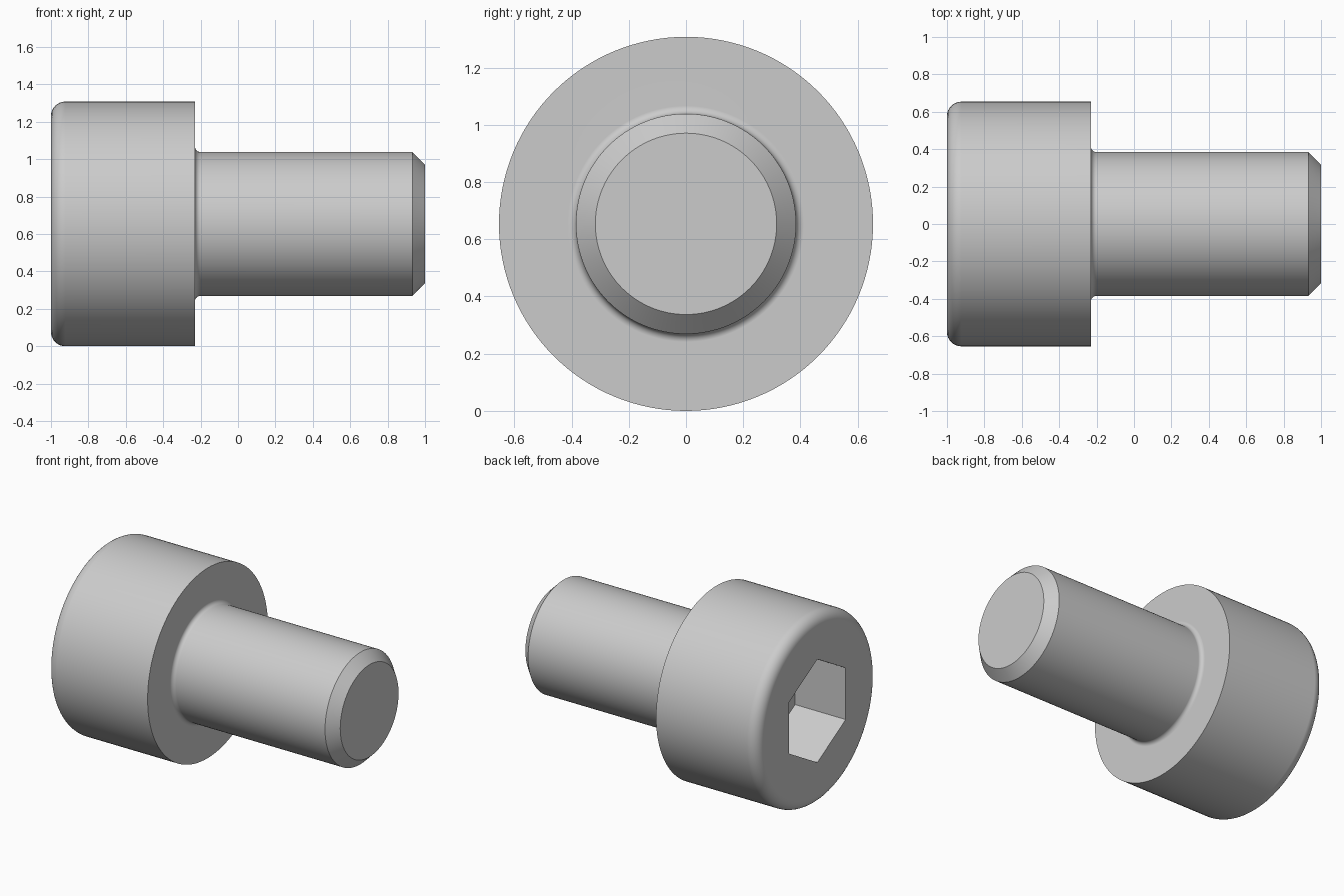
import bpy, bmesh, math
from mathutils import Matrix, Vector

cube = bpy.data.objects.get("Cube")
if cube:
    bpy.data.objects.remove(cube, do_unlink=True)

HEAD_R, SHAFT_R = 0.654, 0.385
HEAD_X = -0.23            # underside of the head
ROUND, FILLET, CHAMFER = 0.077, 0.028, 0.068
SOCKET_FLAT, SOCKET_DEPTH = 0.615, 0.385
SEGMENTS = 128

steel = bpy.data.materials.new("steel grey")
steel.use_nodes = True
colour = (0.6, 0.6, 0.6, 1)
steel.diffuse_color = colour
steel.node_tree.nodes["Principled BSDF"].inputs["Base Color"].default_value = colour


def arc(cx, cr, radius, start, end, steps=8):
    """Points (x, radius) on an arc, angles in degrees."""
    angles = [math.radians(start + (end - start) * i / steps) for i in range(steps + 1)]
    return [(cx + radius * math.cos(a), cr + radius * math.sin(a)) for a in angles]


def make_object(name, bm):
    bmesh.ops.recalc_face_normals(bm, faces=bm.faces)
    mesh = bpy.data.meshes.new(name)
    bm.to_mesh(mesh)
    bm.free()
    mesh.materials.append(steel)
    obj = bpy.data.objects.new(name, mesh)
    bpy.context.collection.objects.link(obj)
    return obj


# Screw body: head, under-head fillet, shaft and chamfered tip turned about x
profile = arc(-1 + ROUND, HEAD_R - ROUND, ROUND, 180, 90)
profile.append((HEAD_X, HEAD_R))
profile += arc(HEAD_X + FILLET, SHAFT_R + FILLET, FILLET, 180, 270, 6)
profile += [(1 - CHAMFER, SHAFT_R), (1, SHAFT_R - CHAMFER)]

bm = bmesh.new()
verts = [bm.verts.new((x, 0, r)) for x, r in profile]
edges = [bm.edges.new(pair) for pair in zip(verts, verts[1:])]
bmesh.ops.spin(bm, geom=verts + edges, cent=(0, 0, 0), axis=(1, 0, 0),
               angle=math.tau, steps=SEGMENTS, use_duplicate=False)
bmesh.ops.remove_doubles(bm, verts=bm.verts, dist=0.0001)
bmesh.ops.holes_fill(bm, edges=[e for e in bm.edges if e.is_boundary], sides=0)
bmesh.ops.translate(bm, verts=bm.verts, vec=Vector((0, 0, HEAD_R)))
screw = make_object("socket_head_screw", bm)

# Hexagonal socket, with corners at top and bottom
bm = bmesh.new()
hex_r = SOCKET_FLAT / math.sqrt(3)
place = Matrix.Translation((-1, 0, HEAD_R)) @ Matrix.Rotation(math.pi / 2, 4, "Y")
bmesh.ops.create_cone(bm, cap_ends=True, segments=6, radius1=hex_r, radius2=hex_r,
                      depth=2 * SOCKET_DEPTH)
corner = max(bm.verts, key=lambda v: v.co.x).co
turn = Matrix.Rotation(-math.atan2(corner.y, corner.x), 4, "Z")
bmesh.ops.transform(bm, matrix=place @ turn, verts=bm.verts)
cutter = make_object("socket_cutter", bm)
cutter.hide_render = True

cut = screw.modifiers.new("hex socket", "BOOLEAN")
cut.operation = "DIFFERENCE"
cut.solver = "EXACT"
cut.object = cutter

bpy.ops.object.select_all(action="DESELECT")
screw.select_set(True)
bpy.context.view_layer.objects.active = screw
bpy.ops.object.modifier_apply(modifier=cut.name)
bpy.data.objects.remove(cutter, do_unlink=True)

# Smooth round surfaces, crisp edges, flat end faces
bpy.ops.object.shade_smooth_by_angle(angle=math.radians(30))
weighted = screw.modifiers.new("flat end faces", "WEIGHTED_NORMAL")
weighted.keep_sharp = True
